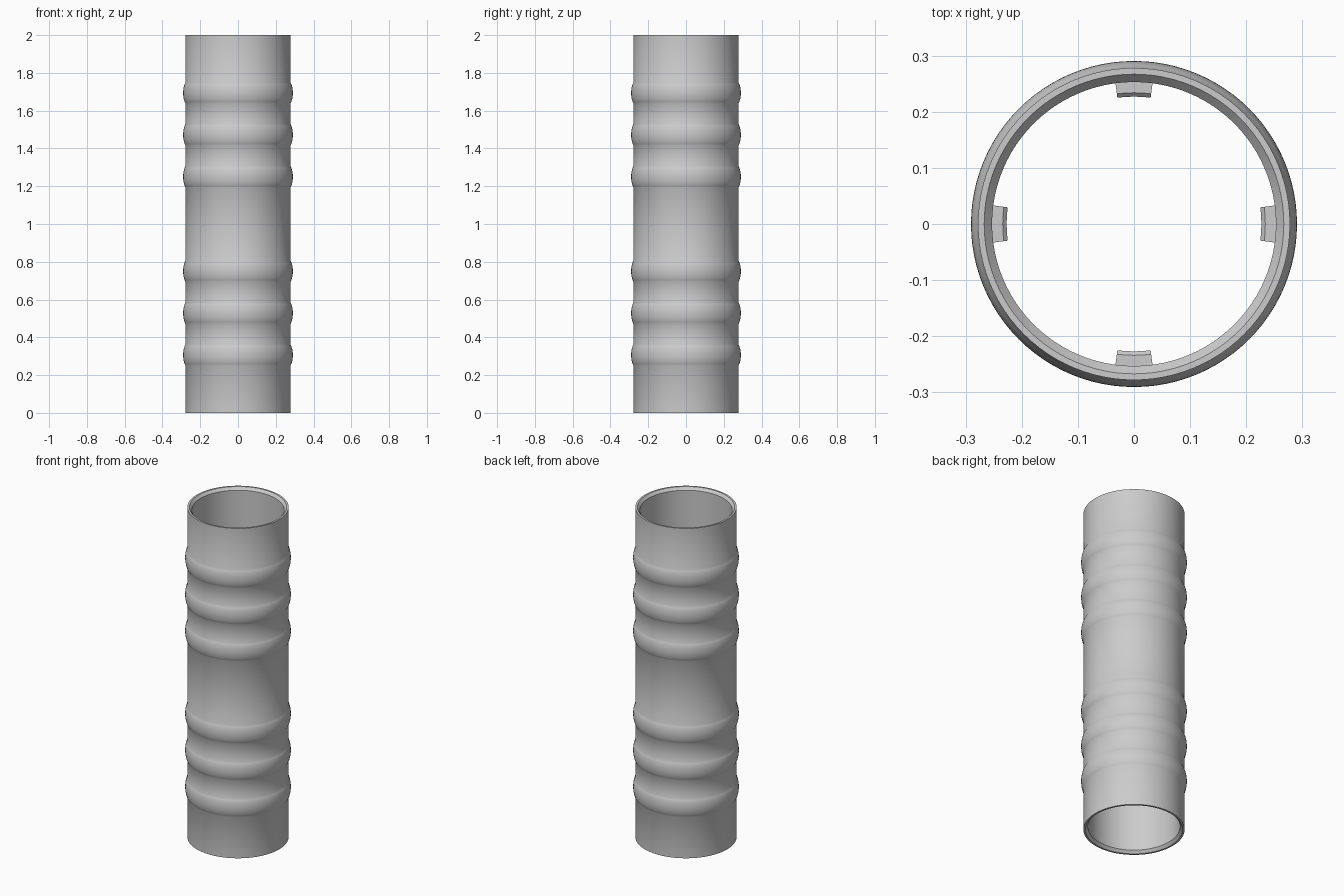
import bpy, bmesh, math

cube = bpy.data.objects.get("Cube")
if cube:
    bpy.data.objects.remove(cube)

# Single plain grey
grey = bpy.data.materials.new("light grey")
COLOUR = (0.6, 0.6, 0.6, 1)
grey.diffuse_color = COLOUR
grey.use_nodes = True
grey.node_tree.nodes["Principled BSDF"].inputs["Base Color"].default_value = COLOUR

OUTER, RIM, BORE = 0.278, 0.267, 0.253
HEIGHT, BEVEL = 2.0, 0.016
SEGMENTS = 96


def revolve(name, profile, centre=0.0, span=2 * math.pi, steps=SEGMENTS):
    """Sweep a closed (radius, z) profile around z, capping partial sweeps."""
    full = span > 6.28
    bm = bmesh.new()
    rings = []
    for i in range(steps if full else steps + 1):
        a = centre + span * (i / steps - (0 if full else 0.5))
        rings.append([bm.verts.new((r * math.cos(a), r * math.sin(a), z)) for r, z in profile])
    n = len(profile)
    for i in range(steps):
        a, b = rings[i], rings[(i + 1) % len(rings)]
        for j in range(n):
            k = (j + 1) % n
            bm.faces.new((a[j], b[j], b[k], a[k]))
    if not full:
        bm.faces.new(rings[0])
        bm.faces.new(rings[-1])
    bmesh.ops.recalc_face_normals(bm, faces=bm.faces)
    mesh = bpy.data.meshes.new(name)
    bm.to_mesh(mesh)
    bm.free()
    mesh.materials.append(grey)
    obj = bpy.data.objects.new(name, mesh)
    bpy.context.collection.objects.link(obj)
    bpy.ops.object.select_all(action="DESELECT")
    obj.select_set(True)
    bpy.context.view_layer.objects.active = obj
    bpy.ops.object.shade_smooth_by_angle(angle=math.radians(35))
    return obj


# Tube wall: rounded gripping ribs in two groups of three, bevelled mouths
RIB_HALF, RIB_RISE, RIB_STEPS = 0.056, 0.0125, 12
profile = [(BORE, BEVEL), (RIM, 0), (OUTER, 0)]
for group in (0.528, 1.472):
    for offset in (-0.222, 0, 0.222):
        for s in range(RIB_STEPS + 1):
            t = 2 * s / RIB_STEPS - 1
            profile.append((OUTER + RIB_RISE * (1 - t * t) ** 0.8,
                            group + offset + RIB_HALF * t))
profile += [(OUTER, HEIGHT), (RIM, HEIGHT), (BORE, HEIGHT - BEVEL)]
revolve("ribbed_tube", profile)

# Four stop lugs inside the bore at mid height
LUG_IN, LUG_HALF, LUG_BEVEL = 0.227, 0.04, 0.007
lug = [(BORE + 0.004, 1 - LUG_HALF), (LUG_IN + LUG_BEVEL, 1 - LUG_HALF),
       (LUG_IN, 1 - LUG_HALF + LUG_BEVEL), (LUG_IN, 1 + LUG_HALF - LUG_BEVEL),
       (LUG_IN + LUG_BEVEL, 1 + LUG_HALF), (BORE + 0.004, 1 + LUG_HALF)]
for i, side in enumerate(("left", "back", "right", "front")):
    revolve(f"stop_lug_{side}", lug, i * math.pi / 2, math.radians(15), 4)
